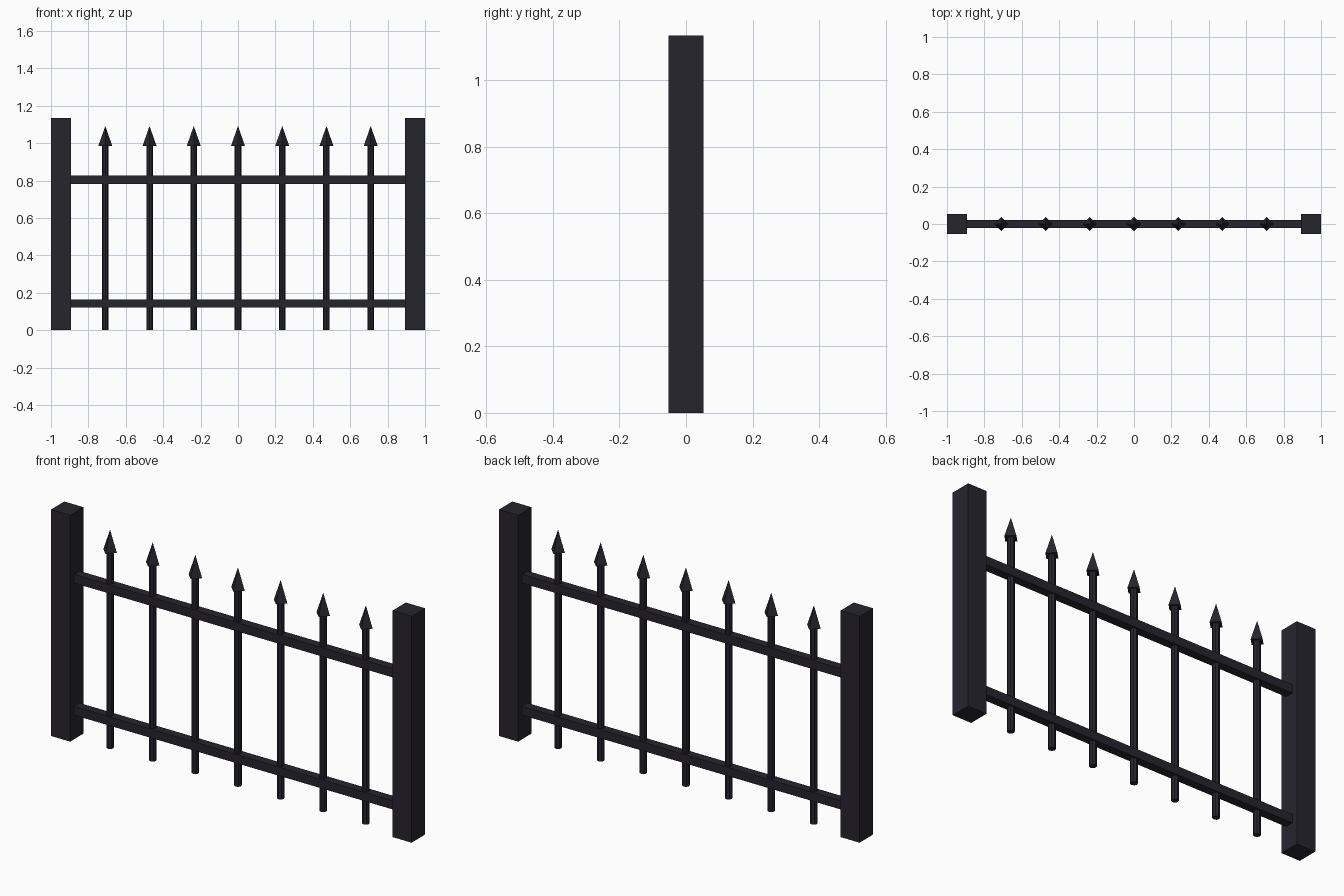
import bpy
import math

if "Cube" in bpy.data.objects:
    bpy.data.objects.remove(bpy.data.objects["Cube"])

iron = bpy.data.materials.new("dark_iron")
iron.diffuse_color = (0.02, 0.018, 0.027, 1)
iron.use_nodes = True
iron.node_tree.nodes["Principled BSDF"].inputs["Base Color"].default_value = iron.diffuse_color


def finish(name):
    ob = bpy.context.object
    ob.name = name
    ob.data.materials.append(iron)
    return ob


def box(name, size, loc):
    bpy.ops.mesh.primitive_cube_add(size=1, location=loc)
    bpy.context.object.scale = size
    bpy.ops.object.transform_apply(location=False, rotation=False, scale=True)
    return finish(name)


POST, HEIGHT = 0.106, 1.135
BAR_R, SPIKE_R = 0.0175, 0.0375
SPIKE_Z, TIP_Z = 0.985, 1.092

# square end posts
for side, label in ((-1, "left"), (1, "right")):
    box(label + "_post", (POST, POST, HEIGHT),
        (side * (1 - POST / 2), 0, HEIGHT / 2))

# horizontal rails between the posts
for z, label in ((0.143, "lower"), (0.805, "upper")):
    box(label + "_rail", (2 - 2 * POST, 0.044, 0.044), (0, 0, z))

# upright bars with four-sided spear points
for i in range(7):
    x = (i - 3) * 0.2365
    bpy.ops.mesh.primitive_cylinder_add(
        vertices=8, radius=BAR_R, depth=SPIKE_Z, location=(x, 0, SPIKE_Z / 2))
    finish(f"bar_{i + 1}")
    bpy.ops.mesh.primitive_cone_add(
        vertices=4, radius1=SPIKE_R, radius2=0, depth=TIP_Z - SPIKE_Z,
        location=(x, 0, (SPIKE_Z + TIP_Z) / 2))
    finish(f"spear_point_{i + 1}")
